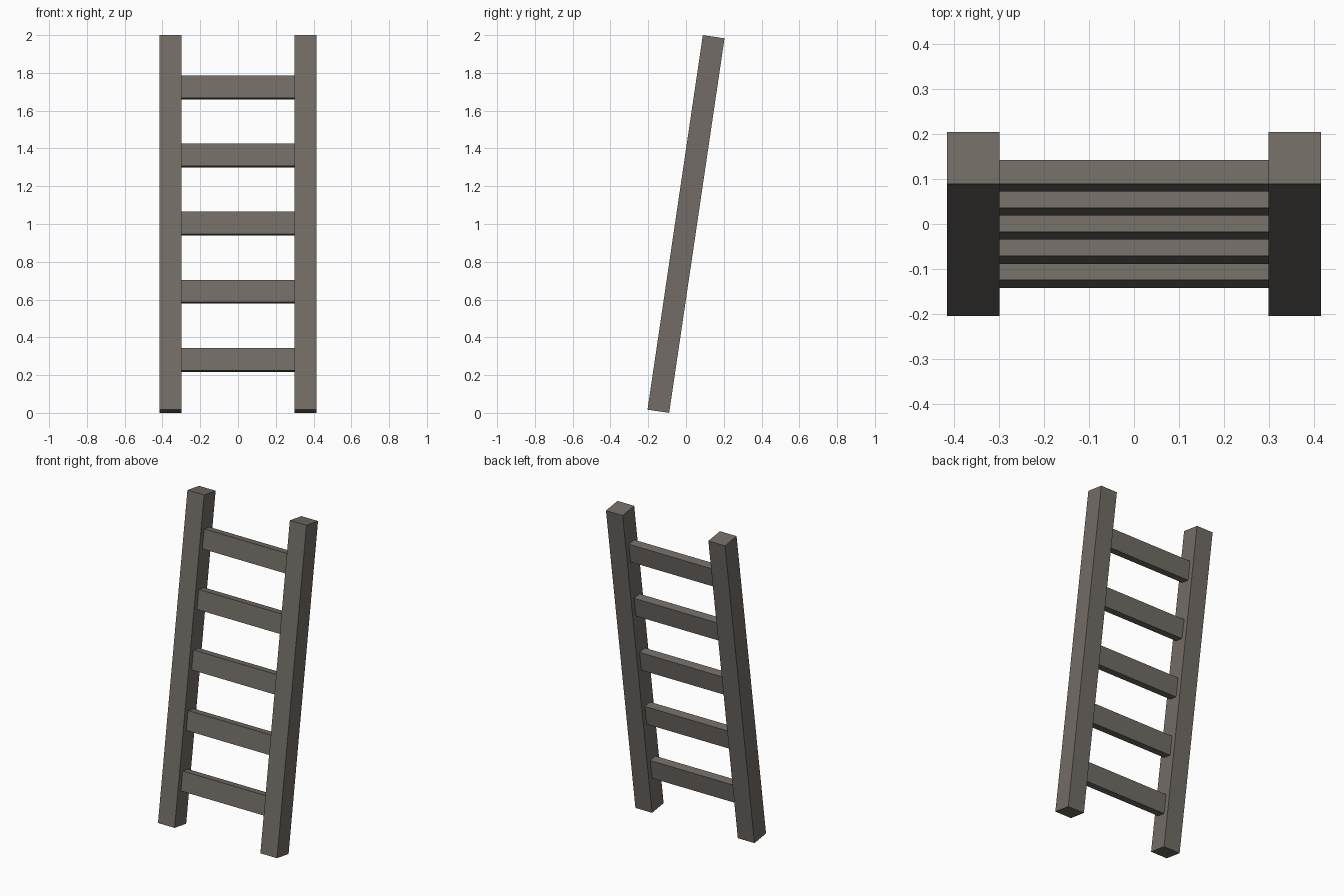
import bpy
from math import atan2
from mathutils import Matrix

if "Cube" in bpy.data.objects:
    bpy.data.objects.remove(bpy.data.objects["Cube"])

# Lean of the whole ladder, rise and run of a rail
RUN, RISE = 0.293, 1.983
LEAN = Matrix.Rotation(-atan2(RUN, RISE), 4, 'X')
LENGTH = (RUN ** 2 + RISE ** 2) ** 0.5

wood = bpy.data.materials.new("grey_brown_wood")
wood.diffuse_color = (0.168, 0.150, 0.133, 1)
wood.use_nodes = True
wood.node_tree.nodes["Principled BSDF"].inputs["Base Color"].default_value = wood.diffuse_color


def box(name, centre, size):
    """Box in the ladder's own frame, leaned back and standing on z = 0."""
    bpy.ops.mesh.primitive_cube_add(size=1)
    ob = bpy.context.object
    ob.name = name
    ob.data.transform(Matrix.Translation((0, 0, 1)) @ LEAN
                      @ Matrix.Translation(centre)
                      @ Matrix.Diagonal((*size, 1)))
    ob.data.materials.append(wood)


# Side rails
for side, x in (("left", -0.3565), ("right", 0.3565)):
    box(side + "_rail", (x, 0, 0), (0.116, 0.116, LENGTH))

# Rungs between the rails
for i in range(5):
    box(f"rung_{i + 1}", (0, 0, (i - 2) * 0.3645 + 0.002), (0.597, 0.0535, 0.12))
